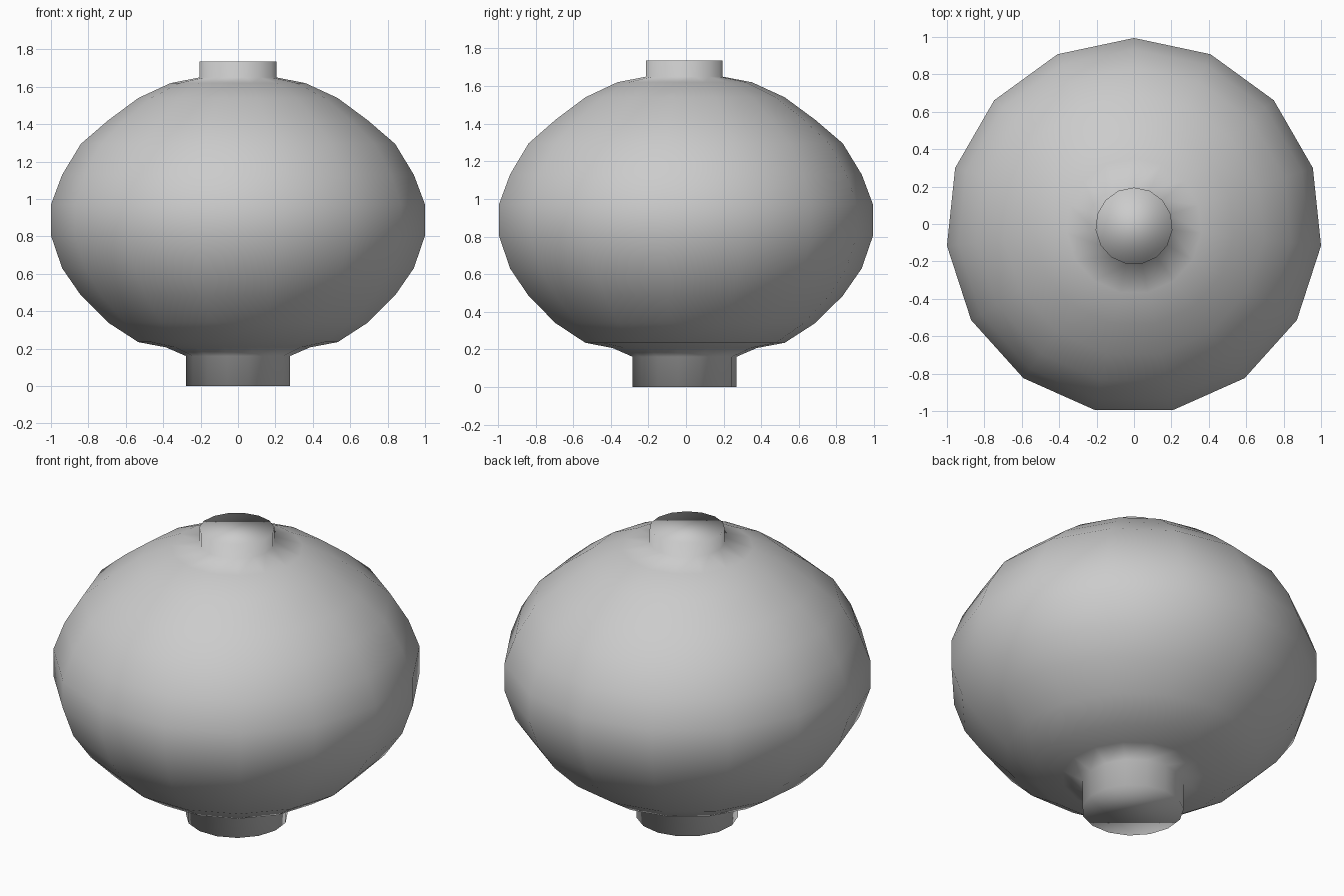
import bpy, bmesh
from math import sin, cos, pi

if "Cube" in bpy.data.objects:
    bpy.data.objects.remove(bpy.data.objects["Cube"])

SIDES = 15
WIDEN = 1 / sin(pi * 8 / 15)   # half-width to corner radius
Y_OFFSET = -0.011              # centres the odd-sided outline

# Half-width and height, from foot to collar
profile = [(0.277, 0), (0.277, 0.16), (0.385, 0.207), (0.533, 0.235),
           (0.695, 0.34), (0.84, 0.485), (0.94, 0.63), (1.0, 0.805),
           (1.0, 0.97), (0.94, 1.13), (0.84, 1.295), (0.695, 1.42),
           (0.533, 1.54), (0.36, 1.62), (0.205, 1.65), (0.205, 1.735)]

# Lantern body: one lathed, smooth-shaded shell with closed ends
bm = bmesh.new()
rings = []
for half, z in profile:
    r = half * WIDEN
    rings.append([bm.verts.new((-r * sin(2 * pi * i / SIDES),
                                r * cos(2 * pi * i / SIDES) + Y_OFFSET, z))
                  for i in range(SIDES)])
for a, b in zip(rings, rings[1:]):
    for i in range(SIDES):
        j = (i + 1) % SIDES
        bm.faces.new((a[i], a[j], b[j], b[i]))
bm.faces.new(rings[0][::-1])
bm.faces.new(rings[-1])
bmesh.ops.recalc_face_normals(bm, faces=bm.faces)
for f in bm.faces:
    f.smooth = True

mesh = bpy.data.meshes.new("round_lantern")
bm.to_mesh(mesh)
bm.free()
bpy.context.collection.objects.link(bpy.data.objects.new("round_lantern", mesh))
